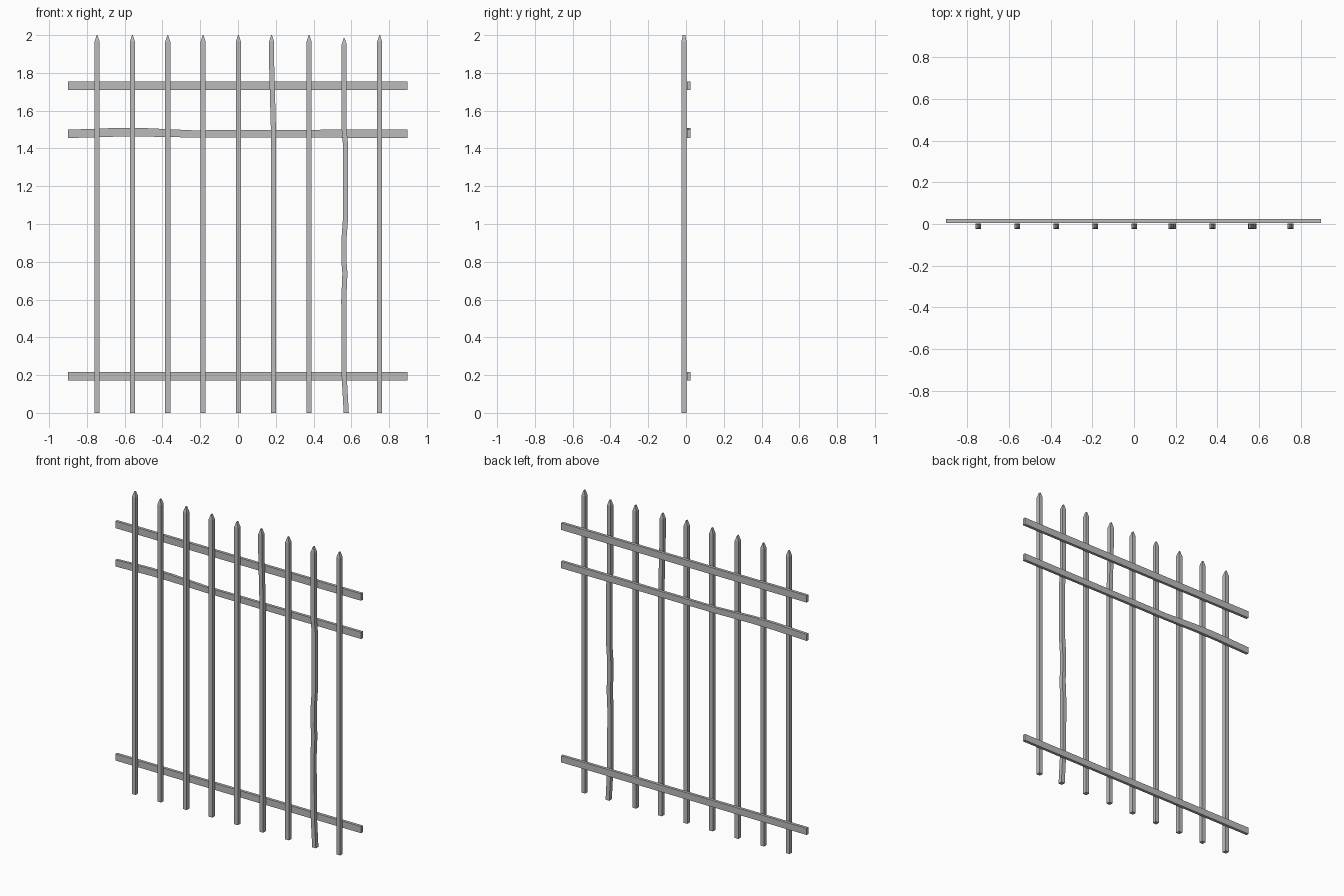
import bpy
import bmesh
from mathutils import Vector

cube = bpy.data.objects.get("Cube")
if cube:
    bpy.data.objects.remove(cube, do_unlink=True)

metal = bpy.data.materials.new("grey_iron")
metal.use_nodes = True
GREY = (0.5, 0.5, 0.5, 1)
metal.diffuse_color = GREY
metal.node_tree.nodes["Principled BSDF"].inputs["Base Color"].default_value = GREY


def sweep(name, sections, u, v):
    """Join rectangles (centre, half size along u, half size along v) into one bar."""
    bm = bmesh.new()
    rings = []
    for centre, a, b in sections:
        corners = [(-a, -b), (a, -b), (a, b), (-a, b)]
        rings.append([bm.verts.new(Vector(centre) + u * s + v * t) for s, t in corners])
    for low, high in zip(rings, rings[1:]):
        for i in range(4):
            j = (i + 1) % 4
            bm.faces.new((low[i], low[j], high[j], high[i]))
    bm.faces.new(rings[0])
    bm.faces.new(rings[-1])
    bmesh.ops.recalc_face_normals(bm, faces=bm.faces)
    mesh = bpy.data.meshes.new(name)
    bm.to_mesh(mesh)
    bm.free()
    mesh.materials.append(metal)
    obj = bpy.data.objects.new(name, mesh)
    bpy.context.collection.objects.link(obj)
    return obj


X, Y, Z = Vector((1, 0, 0)), Vector((0, 1, 0)), Vector((0, 0, 1))
HALF, PICKET_Y, RAIL_Y = 0.0135, -0.0105, 0.0145


def picket(name, path, top=2.0):
    """Square bar along (x, z) points, ending in a tapered tip."""
    sections = [((x, PICKET_Y, z), HALF, HALF) for x, z in path]
    tip_x = path[-1][0]
    sections.append(((tip_x, PICKET_Y, top - 0.035), HALF, HALF))
    sections.append(((tip_x, PICKET_Y, top), 0.002, 0.007))
    sweep(name, sections, X, Y)


def rail(name, path):
    """Flat bar along (x, bottom, top) points."""
    sections = [((x, RAIL_Y, (lo + hi) / 2), 0.0095, (hi - lo) / 2) for x, lo, hi in path]
    return sweep(name, sections, Y, Z)


# Upright pickets, two of them bent
bent = {
    5: [(0.188, 0), (0.188, 1.48), (0.182, 1.7), (0.178, 1.85)],
    7: [(0.573, 0), (0.562, 0.2), (0.56, 0.6), (0.566, 0.74), (0.561, 0.8),
        (0.562, 0.93), (0.569, 1.03), (0.569, 1.42), (0.562, 1.5)],
}
for i in range(9):
    x = -0.746 + i * 0.187
    picket(f"picket_{i + 1}", bent.get(i, [(x, 0)]), 1.985 if i == 7 else 2.0)

# Cross rails behind the pickets, the middle one slightly dented
rail("bottom_rail", [(-0.9, 0.172, 0.216), (0.897, 0.172, 0.216)])
rail("top_rail", [(-0.9, 1.709, 1.755), (0.897, 1.709, 1.755)])
rail("middle_rail", [(-0.9, 1.455, 1.499), (-0.66, 1.462, 1.508), (-0.5, 1.463, 1.508),
                     (-0.24, 1.458, 1.496), (0.897, 1.456, 1.501)])
